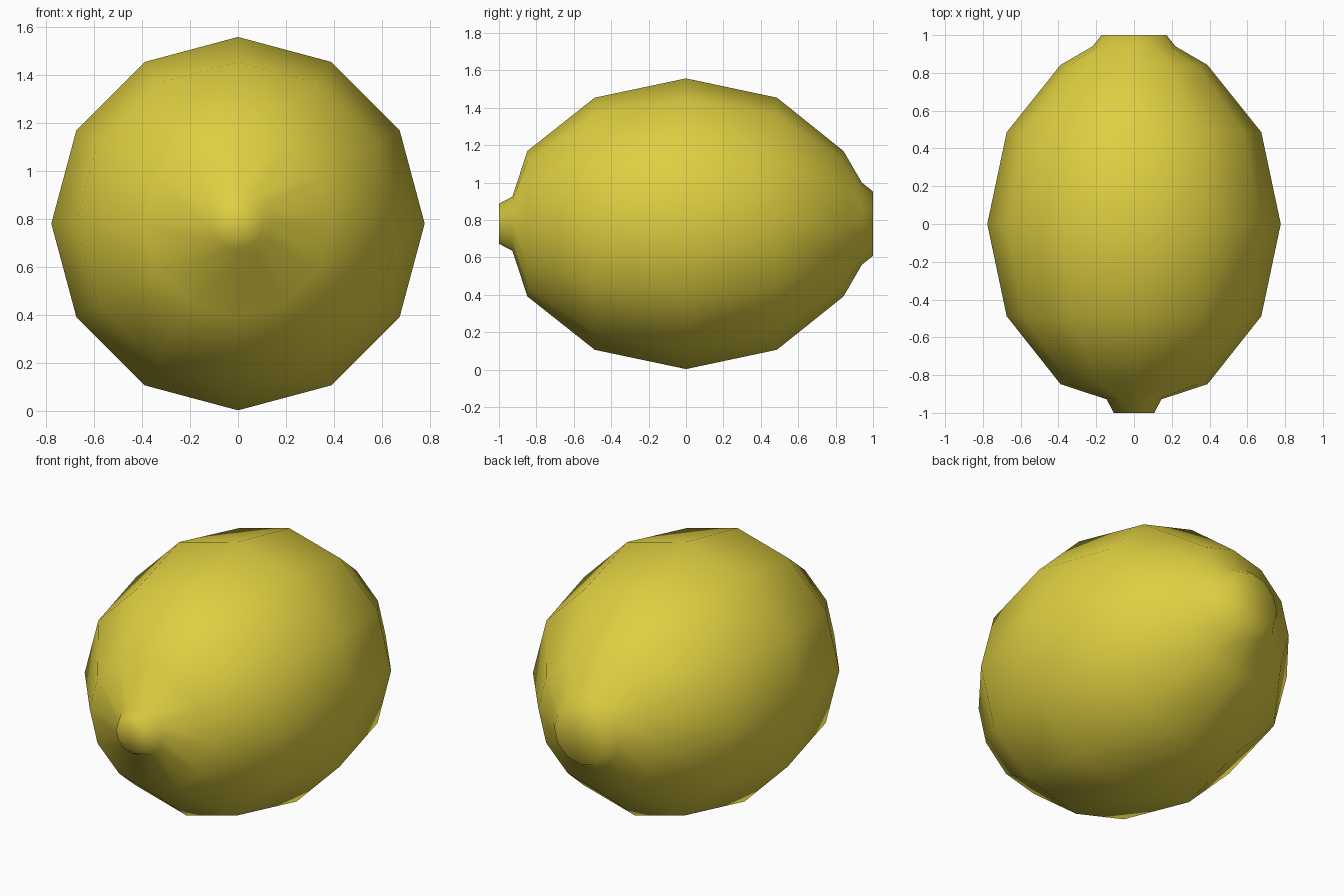
import bpy
import bmesh
from math import pi
from mathutils import Vector

cube = bpy.data.objects.get("Cube")
if cube:
    bpy.data.objects.remove(cube, do_unlink=True)

SIDES = 12
CENTRE_Z = 0.78

# Lemon yellow peel
peel = bpy.data.materials.new("lemon_yellow")
peel.use_nodes = True
colour = (0.73, 0.62, 0.053, 1)
peel.diffuse_color = colour
peel.node_tree.nodes["Principled BSDF"].inputs["Base Color"].default_value = colour

# Half outline as (y, radius): narrow tip, round body, blunt stem end
profile = [(-1, 0), (-1, 0.107), (-0.928, 0.145), (-0.848, 0.389),
           (-0.488, 0.674), (0, 0.777), (0.486, 0.674), (0.842, 0.389),
           (0.94, 0.22), (1, 0.172), (1, 0)]

# Revolve the outline about the long axis
bm = bmesh.new()
verts = [bm.verts.new((0, y, r)) for y, r in profile]
edges = [bm.edges.new(pair) for pair in zip(verts, verts[1:])]
bmesh.ops.spin(bm, geom=verts + edges, cent=Vector(), axis=(0, 1, 0),
               angle=2 * pi, steps=SIDES)
bmesh.ops.remove_doubles(bm, verts=bm.verts, dist=0.001)
bmesh.ops.recalc_face_normals(bm, faces=bm.faces)
for face in bm.faces:
    face.smooth = True

mesh = bpy.data.meshes.new("lemon_body")
bm.to_mesh(mesh)
bm.free()
mesh.materials.append(peel)

lemon = bpy.data.objects.new("lemon_body", mesh)
lemon.location.z = CENTRE_Z
bpy.context.collection.objects.link(lemon)
